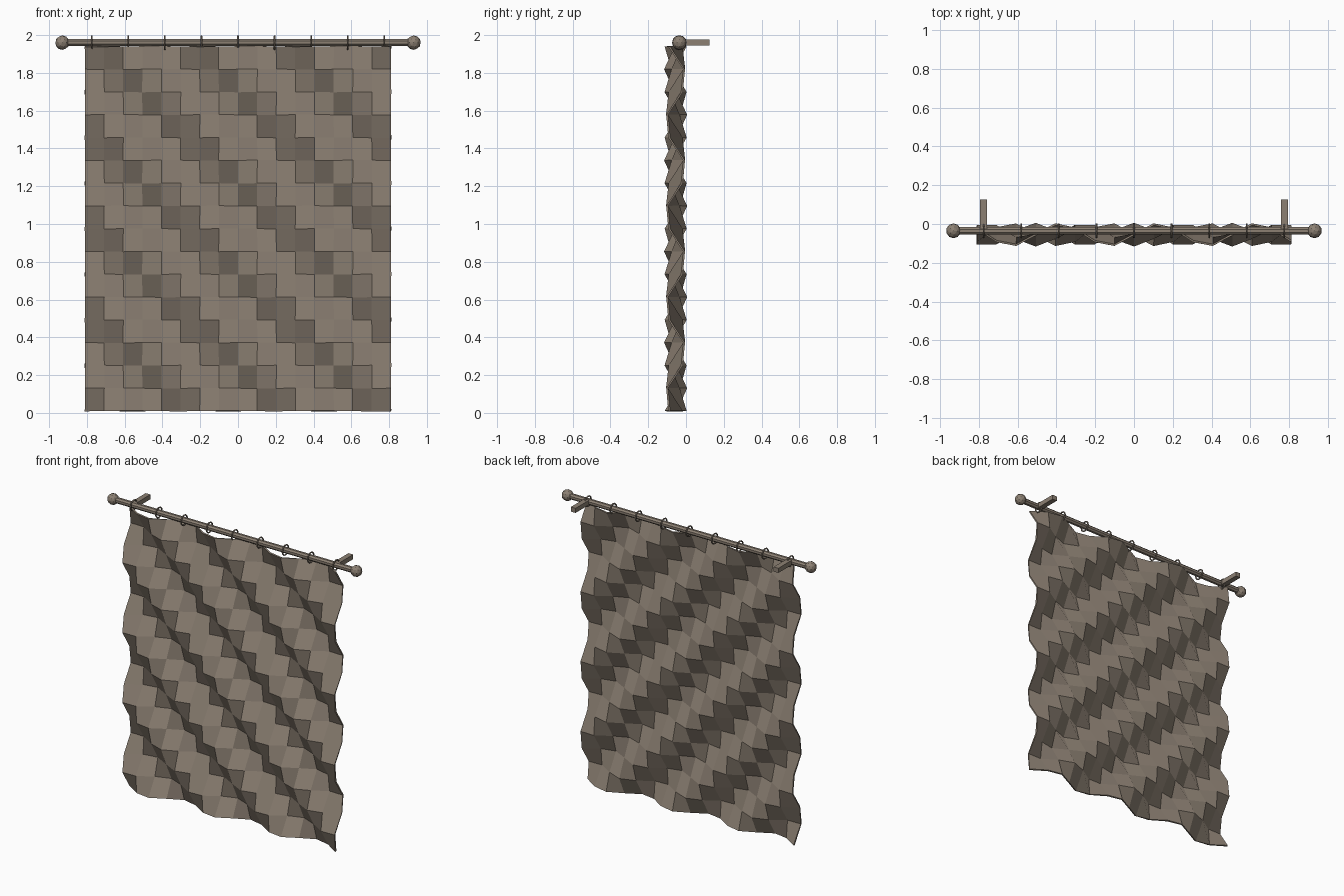
import bpy, bmesh, math
from mathutils import Matrix, Vector

cube = bpy.data.objects.get("Cube")
if cube:
    bpy.data.objects.remove(cube, do_unlink=True)

COLOR = (0.262, 0.216, 0.171, 1)
mat = bpy.data.materials.new("warm taupe")
mat.use_nodes = True
mat.diffuse_color = COLOR
mat.node_tree.nodes["Principled BSDF"].inputs["Base Color"].default_value = COLOR

ROD_Y, ROD_Z = -0.035, 1.96


def finish(name, bm):
    """Turn a bmesh into a named, coloured, flat-shaded object."""
    mesh = bpy.data.meshes.new(name)
    bm.to_mesh(mesh)
    bm.free()
    mesh.materials.append(mat)
    obj = bpy.data.objects.new(name, mesh)
    bpy.context.collection.objects.link(obj)
    return obj


# Hanging cloth: a coarse grid folded by one diagonal wave
COLS = ROWS = 16
WIDTH, TOP, BOTTOM = 1.62, 1.94, 0.01
bm = bmesh.new()
bmesh.ops.create_grid(bm, x_segments=COLS, y_segments=ROWS, size=0.5)
for v in bm.verts:
    u, t = v.co.x + 0.5, 0.5 - v.co.y
    phase = math.tau * (u * COLS / 5 - t * ROWS / 4) + math.radians(145)
    v.co = Vector(((u - 0.5) * WIDTH,
                   -0.055 + 0.056 * math.sin(phase),
                   TOP + (BOTTOM - TOP) * t))
cloth = finish("hanging_cloth", bm)
solid = cloth.modifiers.new("thickness", "SOLIDIFY")
solid.thickness = 0.01
solid.offset = 0

# Rod
bm = bmesh.new()
bmesh.ops.create_cone(bm, cap_ends=True, segments=8, radius1=0.02, radius2=0.02, depth=1.86,
                      matrix=Matrix.Translation((0, ROD_Y, ROD_Z)) @ Matrix.Rotation(math.pi / 2, 4, "Y")
                      @ Matrix.Rotation(math.pi / 8, 4, "Z"))
finish("rod", bm)

# Finials and wall brackets at both ends
for side, sign in (("left", 1), ("right", -1)):
    bm = bmesh.new()
    bmesh.ops.create_icosphere(bm, subdivisions=2, radius=0.038,
                               matrix=Matrix.Translation((sign * 0.93, ROD_Y, ROD_Z)))
    finish(side + "_finial", bm)

    bm = bmesh.new()
    bmesh.ops.create_cube(bm, size=1,
                          matrix=Matrix.Translation((sign * 0.775, 0.045, ROD_Z))
                          @ Matrix.Diagonal((0.036, 0.16, 0.032, 1)))
    finish(side + "_bracket", bm)

# Curtain rings around the rod
for i in range(9):
    bpy.ops.mesh.primitive_torus_add(location=((i - 4) * 0.1935, ROD_Y, ROD_Z),
                                     rotation=(0, math.pi / 2, 0),
                                     major_segments=12, minor_segments=6,
                                     major_radius=0.034, minor_radius=0.005)
    ring = bpy.context.object
    ring.name = f"ring_{i + 1}"
    ring.data.materials.append(mat)
